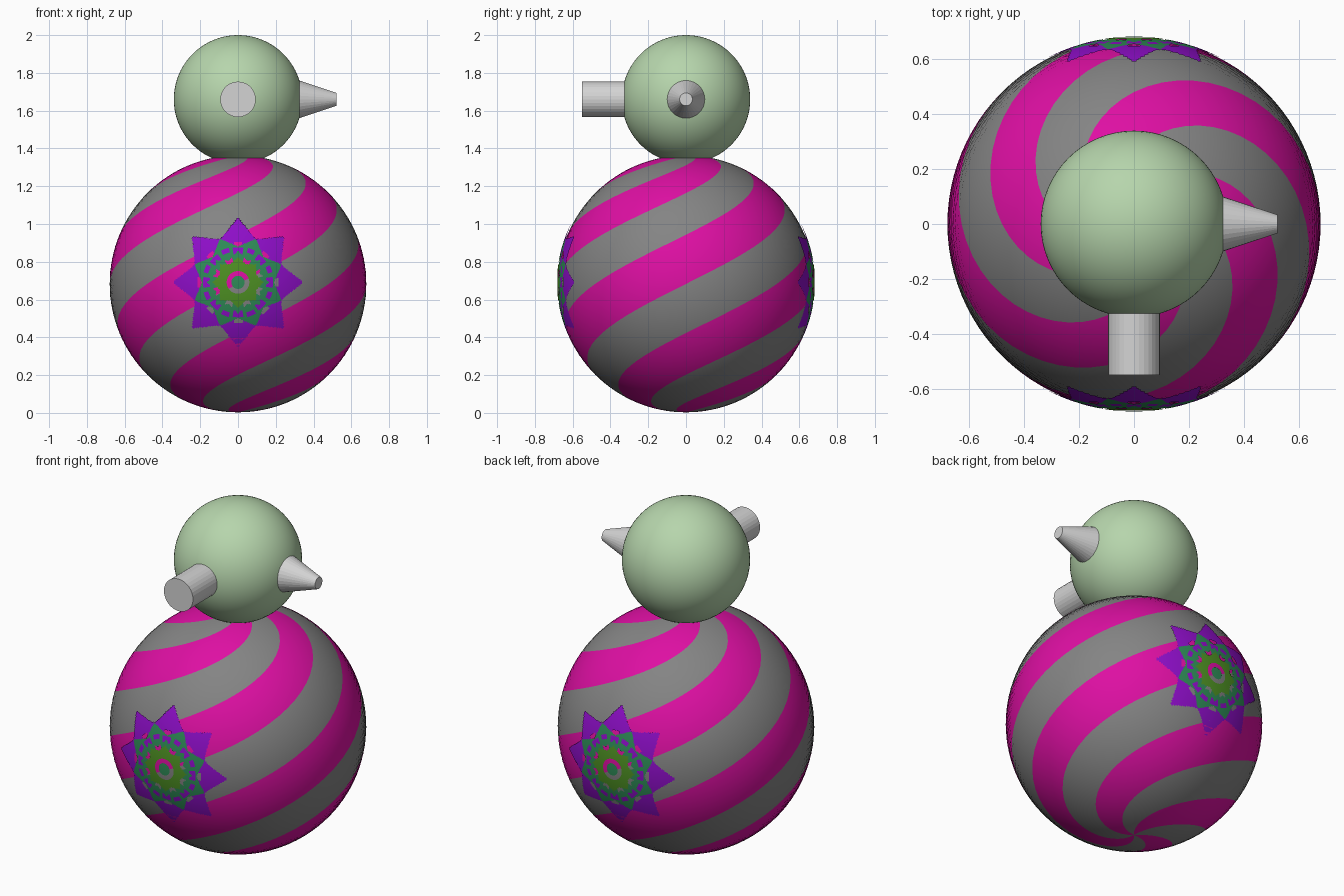
import bpy, bmesh, math
from mathutils import Matrix

if "Cube" in bpy.data.objects:
    bpy.data.objects.remove(bpy.data.objects["Cube"])

R, CZ = 0.68, 0.683          # body radius and centre height
HR, HZ = 0.34, 1.66          # head radius and centre height


def material(name, r, g, b):
    def lin(c):
        c /= 255
        return c / 12.92 if c <= 0.04045 else ((c + 0.055) / 1.055) ** 2.4
    m = bpy.data.materials.new(name)
    m.diffuse_color = (lin(r), lin(g), lin(b), 1)
    m.use_nodes = True
    m.node_tree.nodes["Principled BSDF"].inputs["Base Color"].default_value = m.diffuse_color
    return m


GREY = material("mid grey", 132, 132, 132)
MAGENTA = material("magenta", 222, 15, 163)
SAGE = material("sage green", 182, 213, 172)
LIGHT = material("light grey", 212, 212, 212)
PURPLE = material("purple", 142, 14, 200)
SEA = material("sea green", 46, 139, 87)
LEAF = material("leaf green", 78, 145, 35)


def finish(name, bm, mats, smooth):
    bmesh.ops.recalc_face_normals(bm, faces=bm.faces)
    me = bpy.data.meshes.new(name)
    bm.to_mesh(me)
    bm.free()
    for m in mats:
        me.materials.append(m)
    for p in me.polygons:
        p.use_smooth = smooth
    ob = bpy.data.objects.new(name, me)
    bpy.context.collection.objects.link(ob)
    return ob


# Body: sphere whose mesh columns twist one full turn, so stripes follow edges
def body():
    cols, rows = 96, 64
    bm = bmesh.new()
    south = bm.verts.new((0, 0, CZ - R))
    north = bm.verts.new((0, 0, CZ + R))
    rings = []
    for i in range(1, rows):
        lat = math.pi * (i / rows - 0.5)
        ring = []
        for j in range(cols):
            a = 2 * math.pi * j / cols + 2 * lat
            ring.append(bm.verts.new((R * math.cos(lat) * math.sin(a),
                                      -R * math.cos(lat) * math.cos(a),
                                      CZ + R * math.sin(lat))))
        rings.append(ring)
    for j in range(cols):
        k = (j + 1) % cols
        stripe = (j // 12) % 2
        faces = [bm.faces.new((south, rings[0][k], rings[0][j])),
                 bm.faces.new((north, rings[-1][j], rings[-1][k]))]
        for lo, hi in zip(rings, rings[1:]):
            faces.append(bm.faces.new((lo[j], lo[k], hi[k], hi[j])))
        for f in faces:
            f.material_index = stripe
    finish("body", bm, [GREY, MAGENTA], True)


# Flower rule: nested eight-pointed stars with see-through gaps
P = math.pi / 8


def star(t, tip, valley):
    return tip * valley * math.sin(P) / (tip * math.sin(t) + valley * math.sin(P - t))


def flower_colour(r, ang):
    t = abs((ang + P) % (2 * P) - P)      # angle from the nearest petal axis
    u = P - t
    if r < 0.035:
        return 1
    if r < 0.06:
        return None
    if r < star(t, 0.135, 0.105):
        return 2
    if r < star(t, 0.165, 0.125):
        return 1 if t < P * 0.6 else None
    if 0.15 < r < 0.185 and t < P * 0.4:
        return 0
    if r < star(u, 0.25, 0.19):
        if 0.165 < r < 0.19 and u < P * 0.3:
            return 0
        return 1
    if r < 0.215 and t < P * 0.3:
        return None
    return 0 if r < star(t, 0.345, 0.247) else None


def flower(name, side):
    rings, sectors, size = 70, 240, 0.35
    bm = bmesh.new()
    verts = {}

    def vert(i, j):
        key = (i, j % sectors if i else 0)
        if key not in verts:
            r, a = size * i / rings, 2 * math.pi * key[1] / sectors
            y = side * math.sqrt((R + 0.003) ** 2 - r * r)
            verts[key] = bm.verts.new((r * math.cos(a), y, CZ + 0.008 + r * math.sin(a)))
        return verts[key]

    for i in range(rings):
        for j in range(sectors):
            c = flower_colour(size * (i + 0.5) / rings, 2 * math.pi * (j + 0.5) / sectors)
            if c is None:
                continue
            corners = [vert(i, j), vert(i + 1, j), vert(i + 1, j + 1)]
            if i:
                corners.append(vert(i, j + 1))
            if side > 0:
                corners.reverse()
            bm.faces.new(corners).material_index = c
    me = finish(name, bm, [PURPLE, SEA, LEAF], True).data
    # keep every separate patch facing outwards
    bm = bmesh.new()
    bm.from_mesh(me)
    bm.normal_update()
    bmesh.ops.reverse_faces(bm, faces=[f for f in bm.faces if f.normal.y * side < 0])
    bm.to_mesh(me)
    bm.free()


# Head
def head():
    bm = bmesh.new()
    bmesh.ops.create_uvsphere(bm, u_segments=64, v_segments=40, radius=HR,
                              matrix=Matrix.Translation((0, 0, HZ)))
    finish("head", bm, [SAGE], True)


# Round spouts pointing out of the head
def spout(name, r_in, r_out, start, end, rot):
    bm = bmesh.new()
    bmesh.ops.create_cone(bm, cap_ends=True, segments=32, radius1=r_in, radius2=r_out,
                          depth=end - start,
                          matrix=Matrix.Translation((0, 0, HZ)) @ rot
                          @ Matrix.Translation((0, 0, (start + end) / 2)))
    finish(name, bm, [LIGHT], False)


body()
flower("front_flower", -1)
flower("back_flower", 1)
head()
spout("front_snout", 0.094, 0.094, 0.25, 0.55, Matrix.Rotation(math.pi / 2, 4, 'X'))
spout("side_cone", 0.108, 0.034, 0.30, 0.522, Matrix.Rotation(math.pi / 2, 4, 'Y'))
